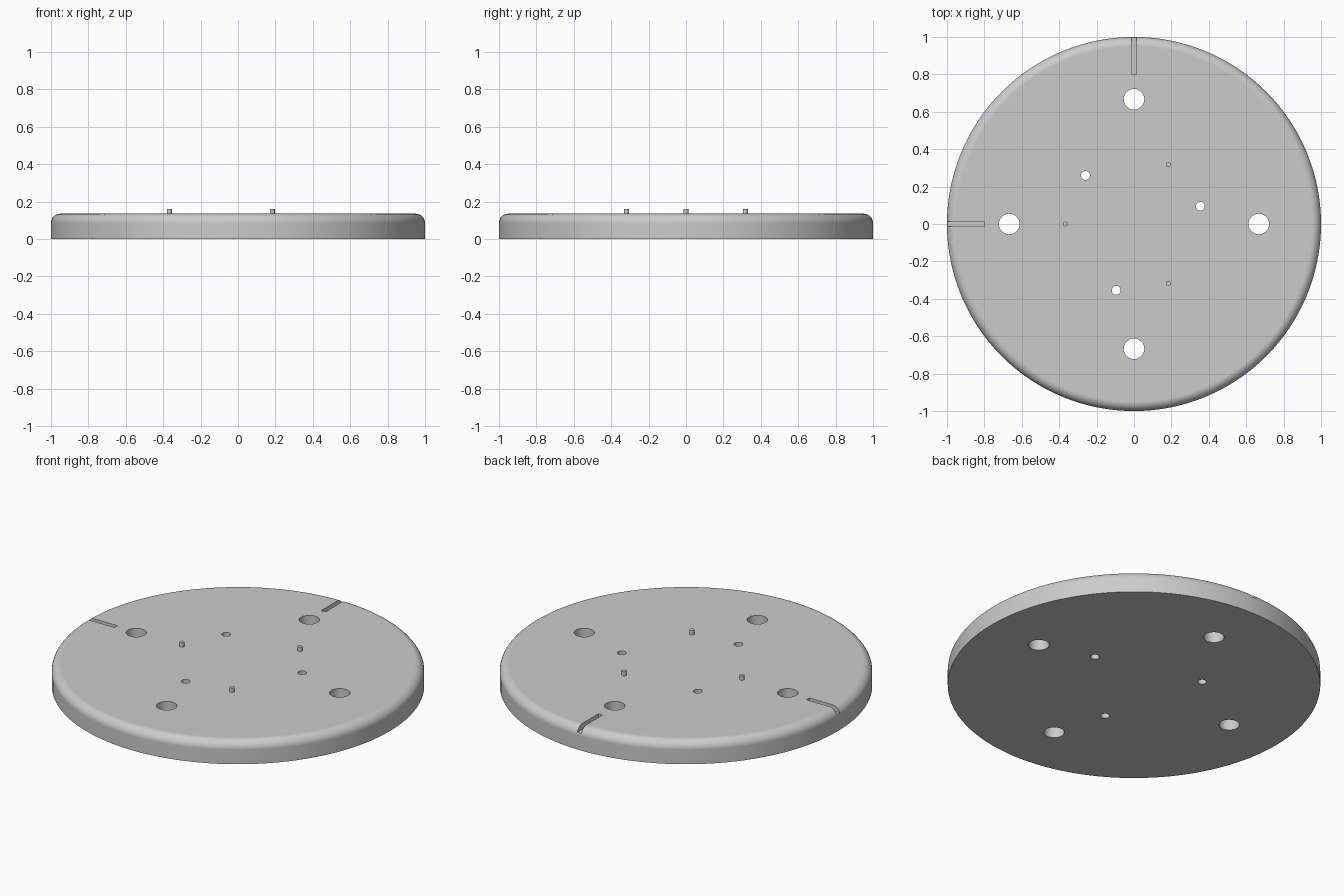
import bpy, bmesh, math
from mathutils import Matrix, Vector

if "Cube" in bpy.data.objects:
    bpy.data.objects.remove(bpy.data.objects["Cube"])

HEIGHT, FILLET, RADIUS = 0.135, 0.05, 1.0
SEGMENTS = 128

grey = bpy.data.materials.new("light_grey")
grey.diffuse_color = (0.6, 0.6, 0.6, 1)
grey.use_nodes = True
grey.node_tree.nodes["Principled BSDF"].inputs["Base Color"].default_value = grey.diffuse_color


def add_object(name, bm):
    mesh = bpy.data.meshes.new(name)
    bmesh.ops.recalc_face_normals(bm, faces=bm.faces)
    bm.to_mesh(mesh)
    bm.free()
    mesh.materials.append(grey)
    obj = bpy.data.objects.new(name, mesh)
    bpy.context.collection.objects.link(obj)
    return obj


def add_cylinder(bm, radius, x, y, z0, z1, sides):
    bmesh.ops.create_cone(bm, cap_ends=True, segments=sides, radius1=radius,
                          radius2=radius, depth=z1 - z0,
                          matrix=Matrix.Translation((x, y, (z0 + z1) / 2)))


def add_box(bm, low, high):
    low, high = Vector(low), Vector(high)
    bmesh.ops.create_cube(bm, size=1, matrix=Matrix.Translation((low + high) / 2)
                          @ Matrix.Diagonal((*(high - low), 1)))


def polar(radius, degrees):
    a = math.radians(degrees)
    return radius * math.cos(a), radius * math.sin(a)


def smooth(obj):
    bpy.ops.object.select_all(action='DESELECT')
    obj.select_set(True)
    bpy.context.view_layer.objects.active = obj
    bpy.ops.object.shade_smooth_by_angle(angle=math.radians(30))


# Round plate with a filleted top rim
profile = [(RADIUS, 0)]
for i in range(9):
    x, z = polar(FILLET, i * 90 / 8)
    profile.append((RADIUS - FILLET + x, HEIGHT - FILLET + z))
bm = bmesh.new()
rings = [[bm.verts.new((*polar(r, 360 * i / SEGMENTS), z)) for i in range(SEGMENTS)]
         for r, z in profile]
for lower, upper in zip(rings, rings[1:]):
    for i in range(SEGMENTS):
        j = (i + 1) % SEGMENTS
        bm.faces.new((lower[i], lower[j], upper[j], upper[i]))
bm.faces.new(rings[0][::-1])
bm.faces.new(rings[-1])
plate = add_object("round_plate", bm)

# Through holes and the two alignment grooves
bm = bmesh.new()
for angle in (0, 90, 180, 270):
    add_cylinder(bm, 0.055, *polar(0.667, angle), -0.1, 0.3, 48)
for angle in (15, 135, 255):
    add_cylinder(bm, 0.024, *polar(0.367, angle), -0.1, 0.3, 32)
groove_floor = HEIGHT - 0.035
add_box(bm, (-1.1, -0.014, groove_floor), (-0.8, 0.014, 0.3))
add_box(bm, (-0.014, 0.8, groove_floor), (0.014, 1.1, 0.3))
cutter = add_object("hole_and_groove_cutter", bm)
cutter.hide_render = True

cut = plate.modifiers.new("cut", 'BOOLEAN')
cut.operation = 'DIFFERENCE'
cut.solver = 'EXACT'
cut.object = cutter
bpy.context.view_layer.objects.active = plate
bpy.ops.object.modifier_apply(modifier=cut.name)
bpy.data.objects.remove(cutter)
smooth(plate)
weighted = plate.modifiers.new("flat_top_shading", 'WEIGHTED_NORMAL')
weighted.keep_sharp = True

# Three small locating pins
for n, angle in enumerate((60, 180, 300), 1):
    bm = bmesh.new()
    add_cylinder(bm, 0.013, *polar(0.367, angle), HEIGHT - 0.01, 0.161, 24)
    smooth(add_object(f"locating_pin_{n}", bm))
